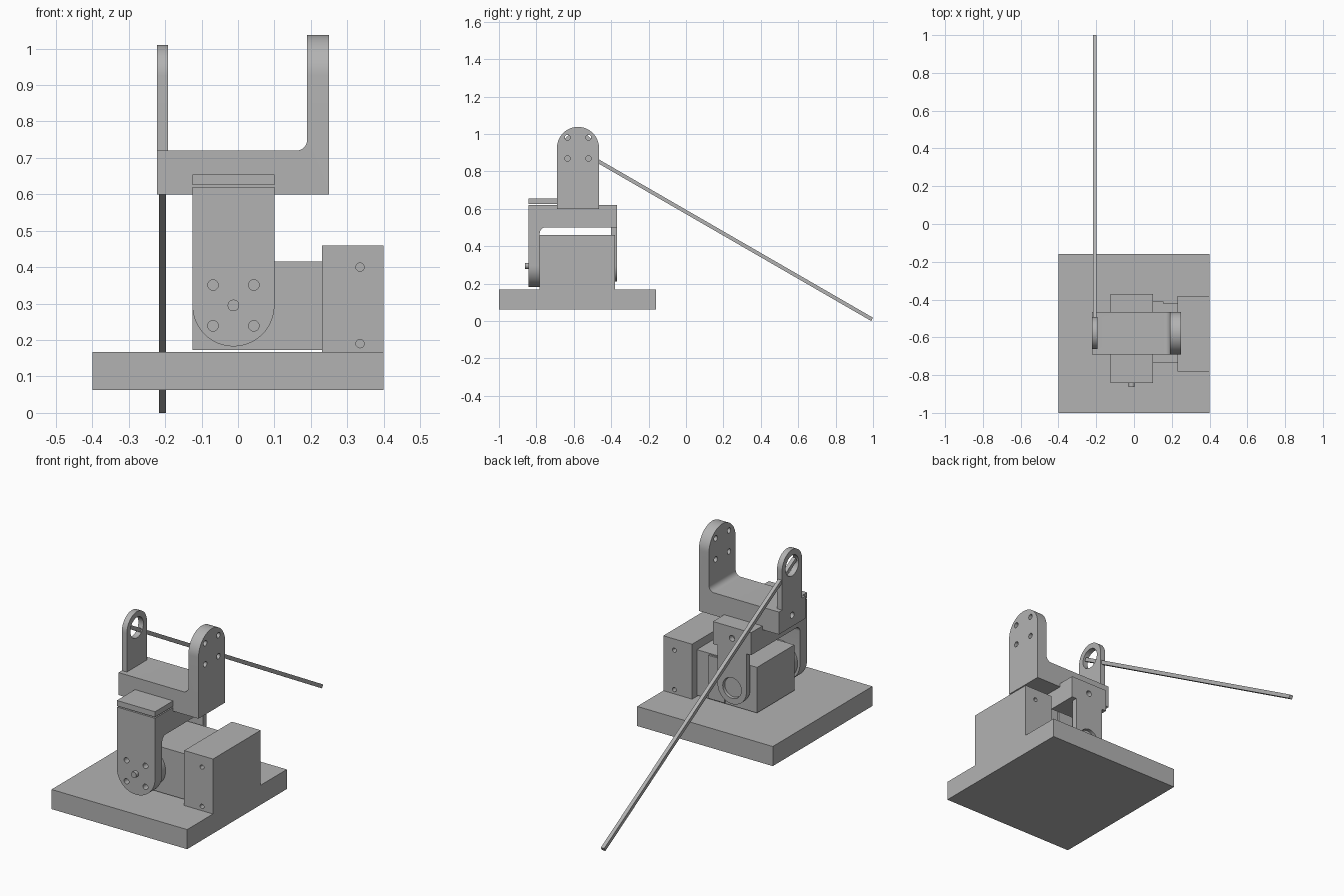
import bpy, bmesh, math
from mathutils import Matrix, Vector

if "Cube" in bpy.data.objects:
    bpy.data.objects.remove(bpy.data.objects["Cube"])

gray = bpy.data.materials.new("plain_gray")
gray.diffuse_color = (0.45, 0.45, 0.45, 1)
gray.use_nodes = True
gray.node_tree.nodes["Principled BSDF"].inputs["Base Color"].default_value = gray.diffuse_color


def make(name, bm):
    bmesh.ops.recalc_face_normals(bm, faces=bm.faces)
    me = bpy.data.meshes.new(name)
    bm.to_mesh(me)
    bm.free()
    me.materials.append(gray)
    ob = bpy.data.objects.new(name, me)
    bpy.context.collection.objects.link(ob)
    return ob


def box(name, lo, hi):
    bm = bmesh.new()
    lo, hi = Vector(lo), Vector(hi)
    bmesh.ops.create_cube(bm, size=1, matrix=Matrix.Translation((lo + hi) / 2)
                          @ Matrix.Diagonal((*(hi - lo), 1)))
    return make(name, bm)


def prism(name, pts, axis, a, b):
    """Extrude a 2D outline along x (points y,z) or along y (points x,z)."""
    bm = bmesh.new()
    vs = [bm.verts.new((a, p, q) if axis == 'x' else (p, a, q)) for p, q in pts]
    f = bm.faces.new(vs)
    new = bmesh.ops.extrude_face_region(bm, geom=[f])['geom']
    off = Vector((b - a, 0, 0) if axis == 'x' else (0, b - a, 0))
    bmesh.ops.translate(bm, vec=off, verts=[v for v in new if isinstance(v, bmesh.types.BMVert)])
    return make(name, bm)


def arc(cx, cy, r, a0, a1, n):
    return [(cx + r * math.cos(math.radians(a0 + (a1 - a0) * i / n)),
             cy + r * math.sin(math.radians(a0 + (a1 - a0) * i / n))) for i in range(n + 1)]


def disc(name, axis, c, r, a, b, n=32):
    return prism(name, arc(c[0], c[1], r, 0, 360, n)[:-1], axis, a, b)


def boolean(ob, cutters, op='DIFFERENCE'):
    for c in cutters:
        m = ob.modifiers.new("cut", 'BOOLEAN')
        m.object, m.operation, m.solver = c, op, 'EXACT'
    dg = bpy.context.evaluated_depsgraph_get()
    dg.update()
    me = bpy.data.meshes.new_from_object(ob.evaluated_get(dg))
    ob.modifiers.clear()
    ob.data = me
    for c in cutters:
        bpy.data.objects.remove(c)


LEN, HALF, CEN, PR = 0.472, 0.1125, 0.325, 0.085


def bracket(prefix, matrix):
    # L-shaped body with a filleted corner and a rounded arm
    prof = [(0, 0), (LEN, 0), (LEN, 0.12)] + arc(0.09, 0.15, 0.03, 270, 180, 8) + [(0.06, 0.4375), (0, 0.4375)]
    body = prism(prefix + "_bracket", prof, 'y', -HALF, HALF)
    outline = [(-HALF, -0.01), (HALF, -0.01)] + arc(0, CEN, HALF, 0, 180, 32)
    boolean(body, [prism("c", outline, 'x', -0.02, LEN + 0.02)], 'INTERSECT')
    # horn screw holes and slot for the bearing plate
    cuts = [disc("c", 'x', (sx * 0.056, CEN + sz * 0.056), 0.0145, -0.02, 0.08, 20)
            for sx in (-1, 1) for sz in (-1, 1)]
    cuts.append(box("c", (LEN - 0.03, -PR, -0.05), (LEN + 0.05, PR, 0.2)))
    boolean(body, cuts)
    # bearing plate with a large hole and a screw hole
    plate = prism(prefix + "_bearing_plate", [(-PR, 0), (PR, 0)] + arc(0, CEN, PR, 0, 180, 32),
                  'x', LEN - 0.03, LEN)
    boolean(plate, [disc("c", 'x', (0, CEN), 0.055, LEN - 0.1, LEN + 0.1),
                    disc("c", 'x', (0, 0.06), 0.016, LEN - 0.1, LEN + 0.1, 20)])
    for ob in (body, plate):
        ob.data.transform(matrix)


# upper bracket stands upright, lower bracket hangs over the motor
bracket("upper", Matrix.Translation((0.25, -0.5775, 0.6)) @ Matrix.Rotation(math.pi, 4, 'Z'))
bracket("lower", Matrix(((0, 1, 0, -0.0125), (1, 0, 0, -0.842), (0, 0, -1, 0.62), (0, 0, 0, 1))))

# lip on the front of the joint
box("joint_lip", (-0.125, -0.842, 0.626), (0.1, -0.685, 0.655))

# base slab
box("base", (-0.4, -1, 0.0625), (0.4, -0.16, 0.167))

# motor mount with screw holes
mount = box("motor_mount", (0.23, -0.782, 0.167), (0.4, -0.38, 0.46))
boolean(mount, [disc("c", 'y', (0.335, z), 0.0115, y, y + 0.1, 20)
                for z in (0.19, 0.4) for y in (-0.83, -0.43)])

# motor body, collar, horn, axle pin and rear boss
box("motor_body", (-0.125, -0.735, 0.173), (0.235, -0.42, 0.416))
box("motor_collar", (0.06, -0.70, 0.18), (0.155, -0.41, 0.41))
axis = (-0.0125, 0.295)
disc("motor_horn", 'y', axis, 0.1, -0.78, -0.73, 48)
disc("axle_pin", 'y', axis, 0.016, -0.862, -0.78, 20)
disc("rear_boss", 'y', axis, 0.053, -0.425, -0.385)

# long slanted rod, square in section
y0, y1, z1, t = -0.62, 0.995, 0.0087, math.radians(30)
length = (y1 - y0) / math.cos(t)
rod = box("slanted_rod", (-0.01, -length, -0.01), (0.01, 0, 0.01))
rod.data.transform(Matrix.Translation((-0.2075, y1, z1)) @ Matrix.Rotation(-t, 4, 'X'))

# smooth round walls, keep hard edges
bpy.ops.object.select_all(action='DESELECT')
for ob in bpy.context.scene.objects:
    ob.select_set(True)
    bpy.context.view_layer.objects.active = ob
bpy.ops.object.shade_smooth_by_angle(angle=math.radians(30))
